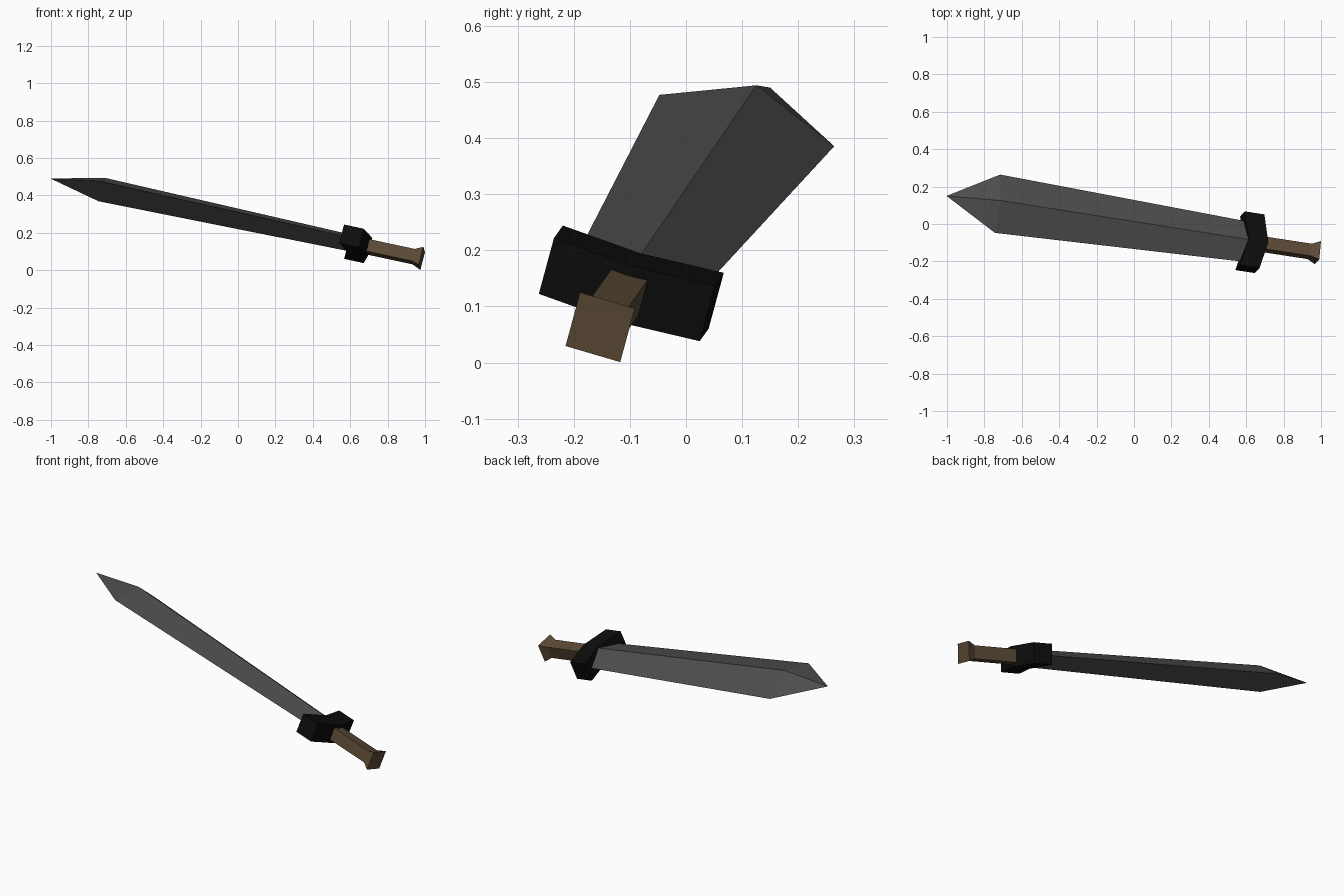
import bpy
import bmesh
from mathutils import Matrix, Vector

cube = bpy.data.objects.get("Cube")
if cube:
    bpy.data.objects.remove(cube, do_unlink=True)

# Sword frame: local x = blade thickness, y = blade width, z = pommel to tip
origin = Vector((0.983, -0.153, 0.063))
axis = Vector((-0.967, 0.1476, 0.208)).normalized()
wide = Vector((0.086, 0.956, -0.281))
wide = (wide - axis * wide.dot(axis)).normalized()
thick = wide.cross(axis)
frame = Matrix((thick, wide, axis)).transposed().to_4x4()
frame.translation = origin


def material(name, rgb, roughness=0.8):
    mat = bpy.data.materials.new(name)
    mat.use_nodes = True
    mat.diffuse_color = (*rgb, 1)
    bsdf = mat.node_tree.nodes["Principled BSDF"]
    bsdf.inputs["Base Color"].default_value = (*rgb, 1)
    bsdf.inputs["Roughness"].default_value = roughness
    return mat


def finish(name, bm, mat):
    bmesh.ops.recalc_face_normals(bm, faces=bm.faces)
    mesh = bpy.data.meshes.new(name)
    bm.to_mesh(mesh)
    bm.free()
    mesh.materials.append(mat)
    obj = bpy.data.objects.new(name, mesh)
    bpy.context.collection.objects.link(obj)
    obj.matrix_world = frame
    return obj


def loft(name, sections, mat, tip=None):
    """Join matching (x, y) outlines placed along the sword, optionally ending in a point."""
    bm = bmesh.new()
    rings = [[bm.verts.new((x, y, z)) for x, y in outline] for z, outline in sections]
    n = len(rings[0])
    for a, b in zip(rings, rings[1:]):
        for i in range(n):
            j = (i + 1) % n
            bm.faces.new((a[i], a[j], b[j], b[i]))
    bm.faces.new(rings[0])
    if tip is None:
        bm.faces.new(rings[-1])
    else:
        point = bm.verts.new((0, 0, tip))
        for i in range(n):
            bm.faces.new((rings[-1][i], rings[-1][(i + 1) % n], point))
    return finish(name, bm, mat)


def square(r):
    return [(r, r), (-r, r), (-r, -r), (r, -r)]


def diamond(half_thick, half_wide):
    return [(half_thick, 0), (0, half_wide), (-half_thick, 0), (0, -half_wide)]


steel = material("dark steel", (0.076, 0.076, 0.076))
black = material("black iron", (0.004, 0.004, 0.004))
wood = material("brown wood", (0.107, 0.069, 0.037))

# Blade: diamond section widening toward a pointed tip
loft("blade", [(0.38, diamond(0.046, 0.112)), (1.771, diamond(0.067, 0.163))],
     steel, tip=2.053)

# Grip and flared pommel
loft("grip", [(0.045, square(0.034)), (0.32, square(0.034))], wood)
loft("pommel", [(0.0, square(0.051)), (0.045, square(0.034))], wood)

# Guard: chevron profile swept across the blade thickness
profile = [(-0.15, 0.322), (0, 0.287), (0.15, 0.322),
           (0.15, 0.43), (0, 0.395), (-0.15, 0.43)]
bm = bmesh.new()
sides = [[bm.verts.new((x, y, z)) for y, z in profile] for x in (-0.053, 0.053)]
for i in range(6):
    j = (i + 1) % 6
    bm.faces.new((sides[0][i], sides[0][j], sides[1][j], sides[1][i]))
for side in sides:
    bm.faces.new((side[0], side[1], side[4], side[5]))
    bm.faces.new((side[1], side[2], side[3], side[4]))
finish("guard", bm, black)
